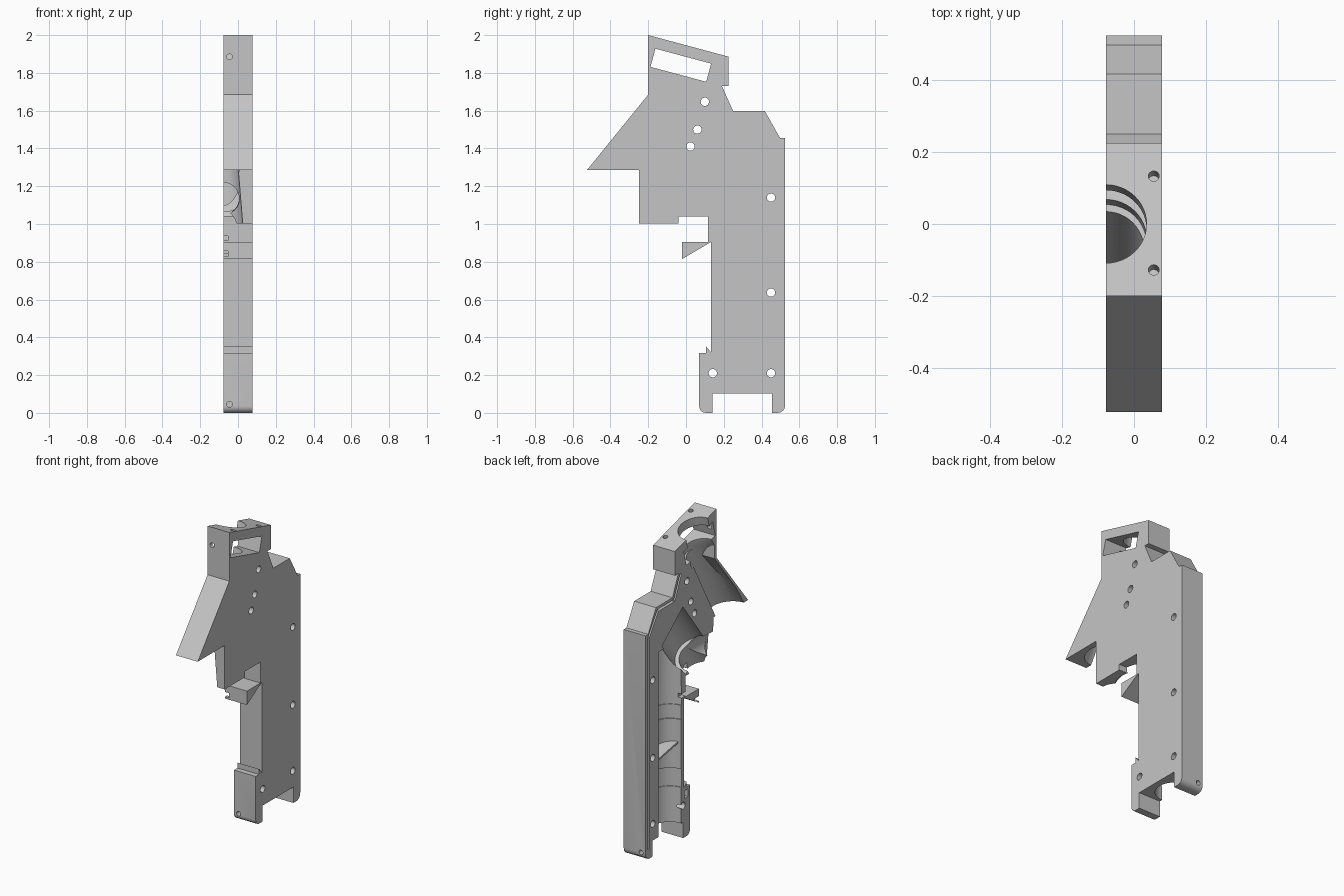
import bpy, bmesh, math
from mathutils import Vector, Matrix

cube = bpy.data.objects.get("Cube")
if cube:
    bpy.data.objects.remove(cube)

HALF = 0.078      # half thickness of the shell
OPEN = -HALF      # plane of the open side

grey = bpy.data.materials.new("plain grey")
grey.use_nodes = True
colour = (0.56, 0.56, 0.56, 1)
grey.diffuse_color = colour
grey.node_tree.nodes["Principled BSDF"].inputs["Base Color"].default_value = colour


def add_object(name, bm):
    bmesh.ops.recalc_face_normals(bm, faces=bm.faces)
    mesh = bpy.data.meshes.new(name)
    bm.to_mesh(mesh)
    bm.free()
    mesh.materials.append(grey)
    obj = bpy.data.objects.new(name, mesh)
    bpy.context.collection.objects.link(obj)
    return obj


def prism(name, outline, x0, x1):
    """Side outline of (y, z) points, extruded along x."""
    bm = bmesh.new()
    face = bm.faces.new([bm.verts.new((x0, y, z)) for y, z in outline])
    new = bmesh.ops.extrude_face_region(bm, geom=[face])["geom"]
    verts = [v for v in new if isinstance(v, bmesh.types.BMVert)]
    bmesh.ops.translate(bm, verts=verts, vec=(x1 - x0, 0, 0))
    return add_object(name, bm)


def tube(name, a, b, r1, r2=None, sides=48):
    """Round rod or cone from point a to point b."""
    a, b = Vector(a), Vector(b)
    turn = (b - a).to_track_quat('Z', 'Y').to_matrix().to_4x4()
    bm = bmesh.new()
    bmesh.ops.create_cone(bm, cap_ends=True, segments=sides, radius1=r1,
                          radius2=r1 if r2 is None else r2, depth=(b - a).length,
                          matrix=Matrix.Translation((a + b) / 2) @ turn)
    return add_object(name, bm)


def strip(name, a, b, width, x0, x1):
    """Straight bar between two (y, z) points."""
    a, b = Vector(a), Vector(b)
    along = (b - a).normalized()
    side = Vector((-along.y, along.x)) * width / 2
    return prism(name, [a - side, b - side, b + side, a + side], x0, x1)


def cut(target, cutter):
    cutter.hide_render = True
    mod = target.modifiers.new("cut", 'BOOLEAN')
    mod.operation = 'DIFFERENCE'
    mod.solver = 'EXACT'
    mod.object = cutter
    bpy.context.view_layer.objects.active = target
    bpy.ops.object.modifier_apply(modifier=mod.name)
    bpy.data.objects.remove(cutter)


def corner(y, z, r, start):
    """Quarter-round corner points, running clockwise."""
    return [(y + r * math.cos(math.radians(start - 15 * i)),
             z + r * math.sin(math.radians(start - 15 * i))) for i in range(7)]


# Main shell silhouette
outline = [(-.2, 2), (.225, 1.886), (.225, 1.73), (.19, 1.73), (.25, 1.597),
           (.418, 1.597), (.498, 1.455), (.525, 1.455)]
outline += corner(.485, .04, .04, 0)
outline += [(.455, 0), (.455, .103), (.14, .103), (.14, 0)]
outline += corner(.105, .035, .035, -90)
outline += [(.07, .318), (.105, .318), (.105, .353), (.133, .32), (.133, .905),
            (-.02, .815), (-.02, .905), (.117, .905), (.117, 1.04), (-.04, 1.04),
            (-.04, 1.003), (-.248, 1.003), (-.248, 1.287), (-.523, 1.287), (-.2, 1.685)]
shell = prism("half_shell", outline, -HALF, HALF)

# Tilted mouth bore with a through window
cut(shell, tube("mouth_cutter", (OPEN, .02, 2.02), (OPEN, -.055, 1.74), .113))
cut(shell, strip("window_cutter", (-.175, 1.88), (.12, 1.801), .1, -.1, .1))

# Flared chute, trimmed to leave a thin sloping front wall
chute = tube("chute_cutter", (OPEN, -.05, 1.78), (OPEN, -.39, 1.2), .105, .122)
wall = [(-.18, 2.1), (-.18, 1.685), (-.6, 1.168), (-.9, 1.168), (-.9, 2.1)]
cut(chute, prism("front_wall_trim", wall, -.3, .3))
cut(shell, chute)

# Stepped grip bore
steps = [(.05, .34, .115), (.335, .455, .12), (.45, .78, .11),
         (.775, .87, .115), (.865, .99, .12), (.985, 1.3, .115)]
for low, high, radius in steps:
    cut(shell, tube("bore_cutter", (OPEN, .275, low), (OPEN, .275, high), radius))

# Slanted outlet from the grip, opening in a widening recess at the front
cut(shell, tube("outlet_cutter", (OPEN, .25, 1.41), (OPEN, .02, 1.13), .138, .126))
cut(shell, tube("outlet_ring_cutter", (OPEN, .03, 1.14), (OPEN, -.17, .9), .1))
cut(shell, tube("front_port_cutter", (OPEN, .05, 1.15), (OPEN, -.24, 1.13), .085))
cut(shell, tube("front_recess_cutter", (OPEN, -.25, 1.31), (OPEN, -.25, .98), .078, .105))

# Screw holes through the side
for y, z in [(.1, 1.647), (.06, 1.5), (.024, 1.41), (.45, 1.14),
             (.45, .637), (.45, .21), (.142, .21)]:
    cut(shell, tube("screw_cutter", (-.1, y, z), (.1, y, z), .022, sides=24))

# Pin holes in the top, the front and both feet
for y, z in [(.133, 1.91), (-.128, 1.98)]:
    cut(shell, tube("top_pin_cutter", (.055, y - .013, z - .05),
                    (.055, y + .013, z + .05), .015, sides=20))
for y0, y1, z in [(-.25, -.1, 1.885), (0, .12, .045), (.475, .6, .045)]:
    cut(shell, tube("pin_cutter", (-.045, y0, z), (-.045, y1, z), .015, sides=20))

# Seam groove behind the back edge
path = [(.492, .06), (.492, 1.435), (.398, 1.572), (.23, 1.572), (.165, 1.72)]
for a, b in zip(path, path[1:]):
    cut(shell, strip("seam_cutter", a, b, .016, -.1, OPEN + .022))

# Slots in the trigger guard and the front wall
cut(shell, strip("guard_slot_cutter", (-.05, .842), (.03, .842), .03, -.1, -.052))
cut(shell, strip("wall_slot_cutter", (.1, .925), (.2, .925), .025, -.1, -.052))

# Shallow pocket in the front foot
cut(shell, strip("foot_pocket_cutter", (.108, .25), (.108, .3), .035, -.1, -.03))

# Sloping rib across the grip bore
rib = strip("bore_rib", (.165, .625), (.385, .585), .012, -.06, .025)

for obj in (shell, rib):
    bpy.ops.object.select_all(action='DESELECT')
    obj.select_set(True)
    bpy.context.view_layer.objects.active = obj
    bpy.ops.object.shade_smooth_by_angle(angle=math.radians(25))
